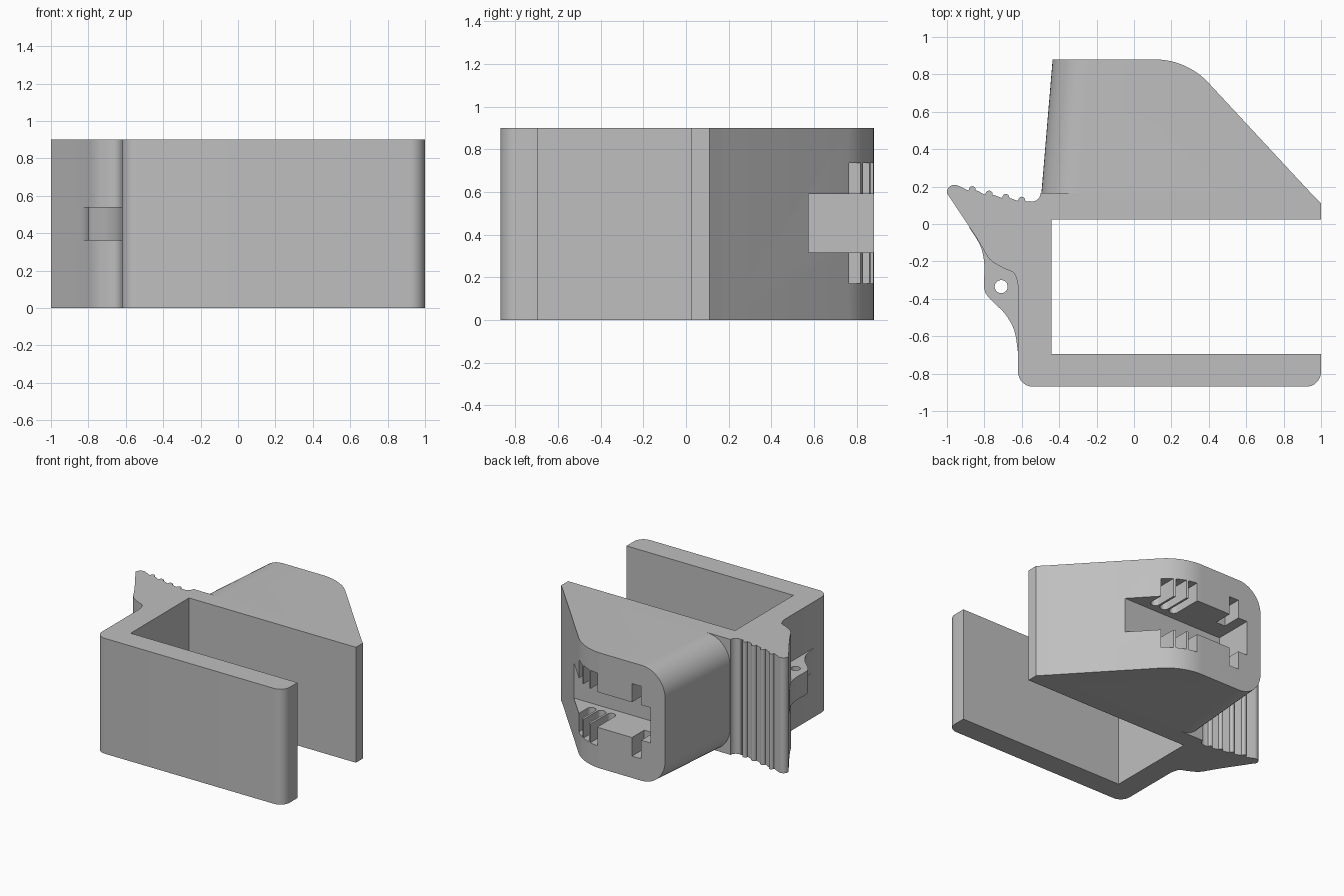
import bpy, bmesh, math
from mathutils import Vector

HEIGHT = 0.9

cube = bpy.data.objects.get("Cube")
if cube:
    bpy.data.objects.remove(cube, do_unlink=True)

grey = bpy.data.materials.new("plain grey")
grey.use_nodes = True
colour = (0.52, 0.52, 0.52, 1)
grey.diffuse_color = colour
grey.node_tree.nodes["Principled BSDF"].inputs["Base Color"].default_value = colour


def arc(cx, cy, r, start, end, n=8):
    """Points on an arc, angles in degrees."""
    angles = [math.radians(start + (end - start) * i / n) for i in range(n + 1)]
    return [(cx + r * math.cos(a), cy + r * math.sin(a)) for a in angles]


def spline(points, n=5):
    """Smooth curve through a few points."""
    p = [Vector(q) for q in [points[0], *points, points[-1]]]
    out = []
    for a, b, c, d in zip(p, p[1:], p[2:], p[3:]):
        for i in range(n):
            t = i / n
            out.append(tuple(0.5 * (2 * b + (c - a) * t + (2 * a - 5 * b + 4 * c - d) * t ** 2
                                    + (3 * b - a - 3 * c + d) * t ** 3)))
    return out + [tuple(points[-1])]


def prism(name, outline, z0=0, z1=HEIGHT, bevel_rule=None, radius=0.2):
    """Extrude a plan outline upwards, rounding edges picked by a rule."""
    bm = bmesh.new()
    face = bm.faces.new([bm.verts.new((x, y, z0)) for x, y in outline])
    top = bmesh.ops.extrude_face_region(bm, geom=[face])["geom"]
    bmesh.ops.translate(bm, vec=(0, 0, z1 - z0),
                        verts=[v for v in top if isinstance(v, bmesh.types.BMVert)])
    if bevel_rule:
        bmesh.ops.bevel(bm, geom=[e for e in bm.edges if bevel_rule(e)], offset=radius,
                        segments=12, profile=0.5, affect='EDGES')
    bmesh.ops.recalc_face_normals(bm, faces=bm.faces)
    mesh = bpy.data.meshes.new(name)
    bm.to_mesh(mesh)
    bm.free()
    mesh.materials.append(grey)
    obj = bpy.data.objects.new(name, mesh)
    bpy.context.collection.objects.link(obj)
    return obj


def cut(obj, cutter):
    """Subtract a cutter for good and discard it."""
    mod = obj.modifiers.new("cut", 'BOOLEAN')
    mod.operation, mod.solver, mod.object = 'DIFFERENCE', 'EXACT', cutter
    graph = bpy.context.evaluated_depsgraph_get()
    mesh = bpy.data.meshes.new_from_object(obj.evaluated_get(graph))
    obj.modifiers.clear()
    obj.data = mesh
    bpy.data.objects.remove(cutter, do_unlink=True)


# Clamp frame with the ribbed thumb lever, one plan outline
SEAM = 0.165
lever_side = spline([(-0.99, 0.15), (-0.87, -0.03), (-0.82, -0.11), (-0.77, -0.19),
                     (-0.70, -0.235), (-0.64, -0.265), (-0.62, -0.33)])
ribs = [(-0.50, SEAM)] + arc(-0.545, 0.165, 0.045, -10, -110)
for x, y in [(-0.60, 0.127), (-0.685, 0.142), (-0.775, 0.16), (-0.865, 0.183)]:
    ribs += [(x + 0.035, y - 0.008)] + arc(x, y, 0.019, -10, 190, 6) + [(x - 0.03, y)]
ribs += arc(-0.96, 0.17, 0.04, 70, 190)
frame = (arc(-0.54, -0.79, 0.08, 180, 270) + arc(0.92, -0.79, 0.08, -90, 0)
         + [(1, -0.695), (-0.44, -0.695), (-0.44, 0.025), (1, 0.025), (1, 0.11), (0.946, SEAM)]
         + ribs + lever_side)
prism("clamp_frame", frame)

# Pierced tab beside the frame
tab_edge = spline([(-0.88, -0.02), (-0.82, -0.12), (-0.80, -0.22), (-0.80, -0.35),
                   (-0.76, -0.41), (-0.69, -0.48), (-0.64, -0.57), (-0.62, -0.69)])
tab = prism("pierced_tab", tab_edge + [(-0.58, -0.69), (-0.58, -0.15), (-0.80, -0.02)], 0.36, 0.54)
cut(tab, prism("hole_cutter", arc(-0.71, -0.335, 0.035, 0, 345, 23), 0.3, 0.6))

# Socket housing, rounded along its tapered side
outline = ([(-0.495, SEAM), (0.946, SEAM)] + arc(0.11, 0.485, 0.395, 45, 90, 12) + [(-0.435, 0.88)])
housing = prism("socket_housing", outline, bevel_rule=lambda e: (
    max(v.co.x for v in e.verts) < -0.4 and abs(e.verts[0].co.z - e.verts[1].co.z) < 0.01))

# Socket cavity, three round-ended slots and one key slot
cut(housing, prism("cavity_cutter", [(-0.31, 0.575), (1.1, 0.575), (1.1, 1), (-0.31, 1)], 0.315, 0.59))
for x in (0.355, 0.27, 0.185):
    slot = arc(x, 0.66, 0.034, 180, 360) + [(x + 0.034, 1), (x - 0.034, 1)]
    cut(housing, prism("slot_cutter", slot, 0.17, 0.735))
cut(housing, prism("key_cutter", [(-0.23, 0.73), (-0.15, 0.73), (-0.15, 1), (-0.23, 1)], 0.17, 0.735))

# Smooth rounded faces, keep corners sharp
bpy.ops.object.select_all(action='DESELECT')
for name in ("clamp_frame", "pierced_tab", "socket_housing"):
    obj = bpy.data.objects[name]
    obj.select_set(True)
    bpy.context.view_layer.objects.active = obj
bpy.ops.object.shade_smooth_by_angle(angle=math.radians(32))
